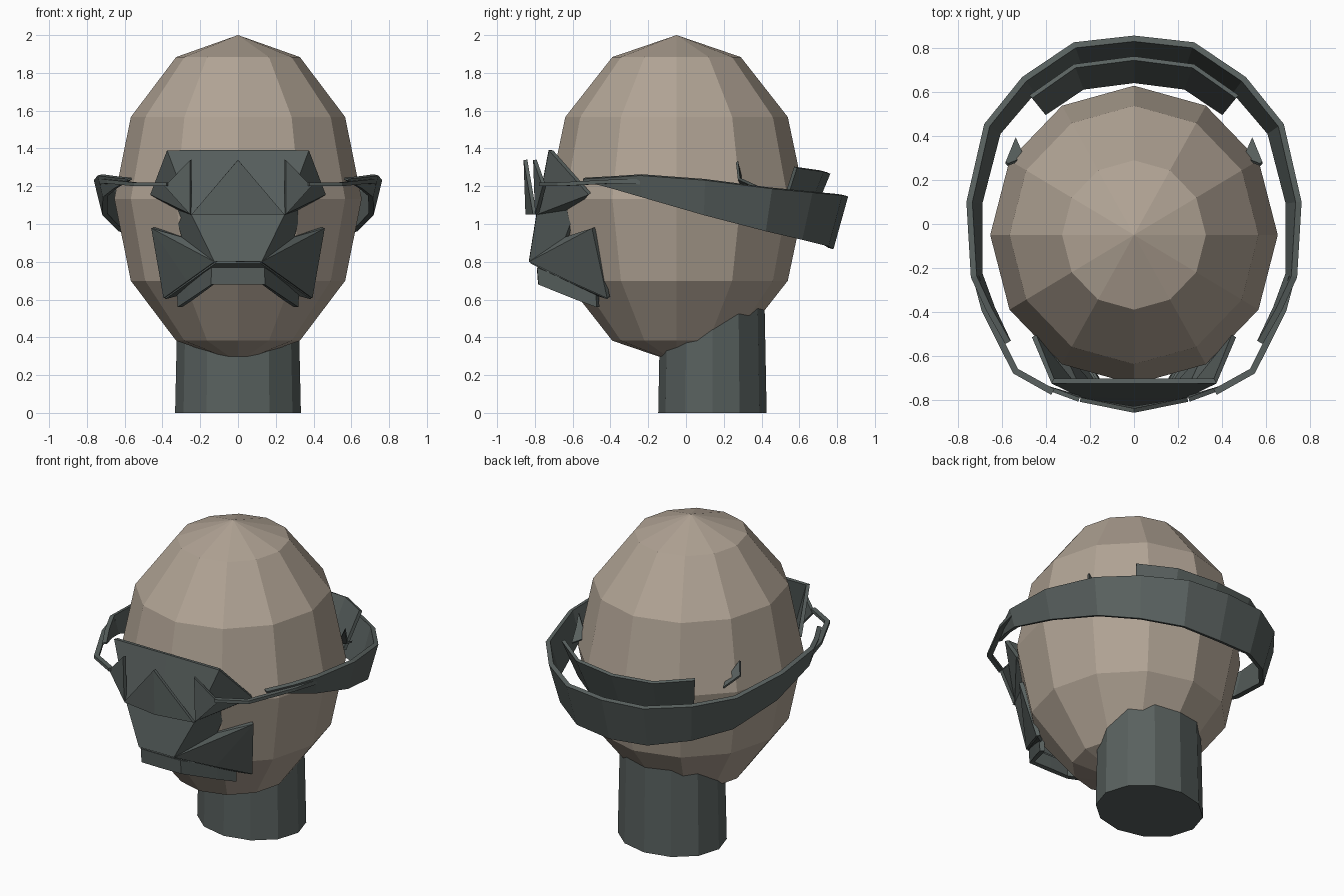
import bpy, bmesh
from math import radians
from mathutils import Matrix

if "Cube" in bpy.data.objects:
    bpy.data.objects.remove(bpy.data.objects["Cube"])


def material(name, color):
    m = bpy.data.materials.new(name)
    m.diffuse_color = (*color, 1)
    m.use_nodes = True
    m.node_tree.nodes["Principled BSDF"].inputs["Base Color"].default_value = m.diffuse_color
    return m


SKIN = material("beige", (0.44, 0.37, 0.30))
DARK = material("dark_grey_green", (0.10, 0.12, 0.115))


def finish(name, bm, mat, thickness=0):
    bmesh.ops.remove_doubles(bm, verts=bm.verts, dist=0.0005)
    bmesh.ops.recalc_face_normals(bm, faces=bm.faces)
    mesh = bpy.data.meshes.new(name)
    bm.to_mesh(mesh)
    bm.free()
    mesh.materials.append(mat)
    ob = bpy.data.objects.new(name, mesh)
    bpy.context.collection.objects.link(ob)
    if thickness:
        mod = ob.modifiers.new("thickness", "SOLIDIFY")
        mod.thickness = thickness
        mod.offset = 0
    return ob


def mirrored(name, polygons, thickness=0.03):
    """Sheet built from polygons for the +x half, copied over to -x."""
    bm = bmesh.new()
    for poly in polygons:
        for side in (1, -1):
            vs = [bm.verts.new((side * x, y, z)) for x, y, z in poly]
            bm.faces.new(vs if side == 1 else vs[::-1])
    return finish(name, bm, DARK, thickness)


def ribbon(name, stations, inset, thickness=0.03):
    """Band through (x, y, top z, bottom z); lower edge pulled inwards."""
    top = [(x, y, t) for x, y, t, b in stations]
    low = [(x * (1 - inset * (t - b)), y * (1 - inset * (t - b)), b)
           for x, y, t, b in stations]
    polys = [(top[i], top[i + 1], low[i + 1], low[i])
             for i in range(len(top) - 1)]
    return mirrored(name, polys, thickness)


# Faceted egg-shaped head
bm = bmesh.new()
bmesh.ops.create_uvsphere(bm, u_segments=12, v_segments=6, radius=1,
                          matrix=Matrix.LocRotScale((0, -0.05, 1.133), None, (0.655, 0.68, 0.867)))
finish("head", bm, SKIN)

# Neck post, narrowing a little where it enters the head
bm = bmesh.new()
bmesh.ops.create_cone(bm, cap_ends=True, segments=12, radius1=1, radius2=0.96, depth=0.6,
                      matrix=Matrix.LocRotScale((0, 0.14, 0.3), None, (0.333, 0.287, 1)))
finish("neck", bm, DARK)

# Face mask: brow, nose and cheek panels
T, S, N = (0.37, -0.715, 1.39), (0.455, -0.51, 1.16), (0.33, -0.58, 1.09)
C, D, E = (0.24, -0.78, 1.05), (0.12, -0.82, 0.80), (0.29, -0.63, 0.93)
F, G, H = (0.45, -0.49, 0.98), (0.26, -0.61, 0.70), (0.385, -0.41, 0.61)
T0, C0, D0 = [(0, p[1], p[2]) for p in (T, C, D)]
mirrored("face_mask", [(T0, T, C, C0), (T, S, C), (S, N, C), (C0, C, D, D0),
                       (C, N, E, D), (D, E, F), (D, F, G), (F, H, G)], 0.025)

# Lip joining the mask to the mouth guard
I, J = (0.14, -0.77, 0.775), (0.31, -0.47, 0.63)
mirrored("mask_lip", [(D0, D, I, (0, -0.77, 0.775)), (D, G, J, I), (G, H, J)], 0.02)

# Arched mouth guard below
ribbon("mouth_guard", [(0, -0.775, 0.77, 0.68), (0.135, -0.775, 0.77, 0.68),
                       (0.25, -0.58, 0.69, 0.60), (0.31, -0.47, 0.645, 0.56)], 0.1, 0.03)

# Pointed teeth on the front of the strap
mirrored("front_teeth", [((0, -0.85, 1.34), (0.245, -0.80, 1.05), (0, -0.84, 1.05)),
                         ((0.25, -0.80, 1.34), (0.385, -0.75, 1.20), (0.25, -0.79, 1.05))], 0.02)

# Thin front part of the strap
ribbon("strap_front", [(0.37, -0.765, 1.22, 1.20), (0.54, -0.67, 1.22, 1.20),
                       (0.68, -0.39, 1.235, 1.215), (0.72, -0.24, 1.24, 1.21)], 0, 0.03)

# Wide strap sloping down round the back
ribbon("strap_back", [(0.575, -0.54, 1.242, 1.232), (0.66, -0.39, 1.25, 1.19),
                      (0.73, -0.24, 1.26, 1.145), (0.75, 0.1, 1.235, 1.05),
                      (0.67, 0.45, 1.19, 0.965), (0.50, 0.66, 1.17, 0.92),
                      (0.27, 0.815, 1.155, 0.885), (0, 0.845, 1.15, 0.87)], 0.33, 0.028)

# Shorter inner pad between strap and head
ribbon("back_pad", [(0.47, 0.58, 1.30, 1.06), (0.27, 0.72, 1.28, 1.03),
                    (0, 0.755, 1.27, 1.02)], 0.55, 0.02)

# Small clips piercing the sides of the head
mirrored("side_clip", [((0.575, 0.27, 1.33), (0.585, 0.28, 1.24),
                        (0.54, 0.39, 1.19), (0.50, 0.30, 1.2))], 0.015)
